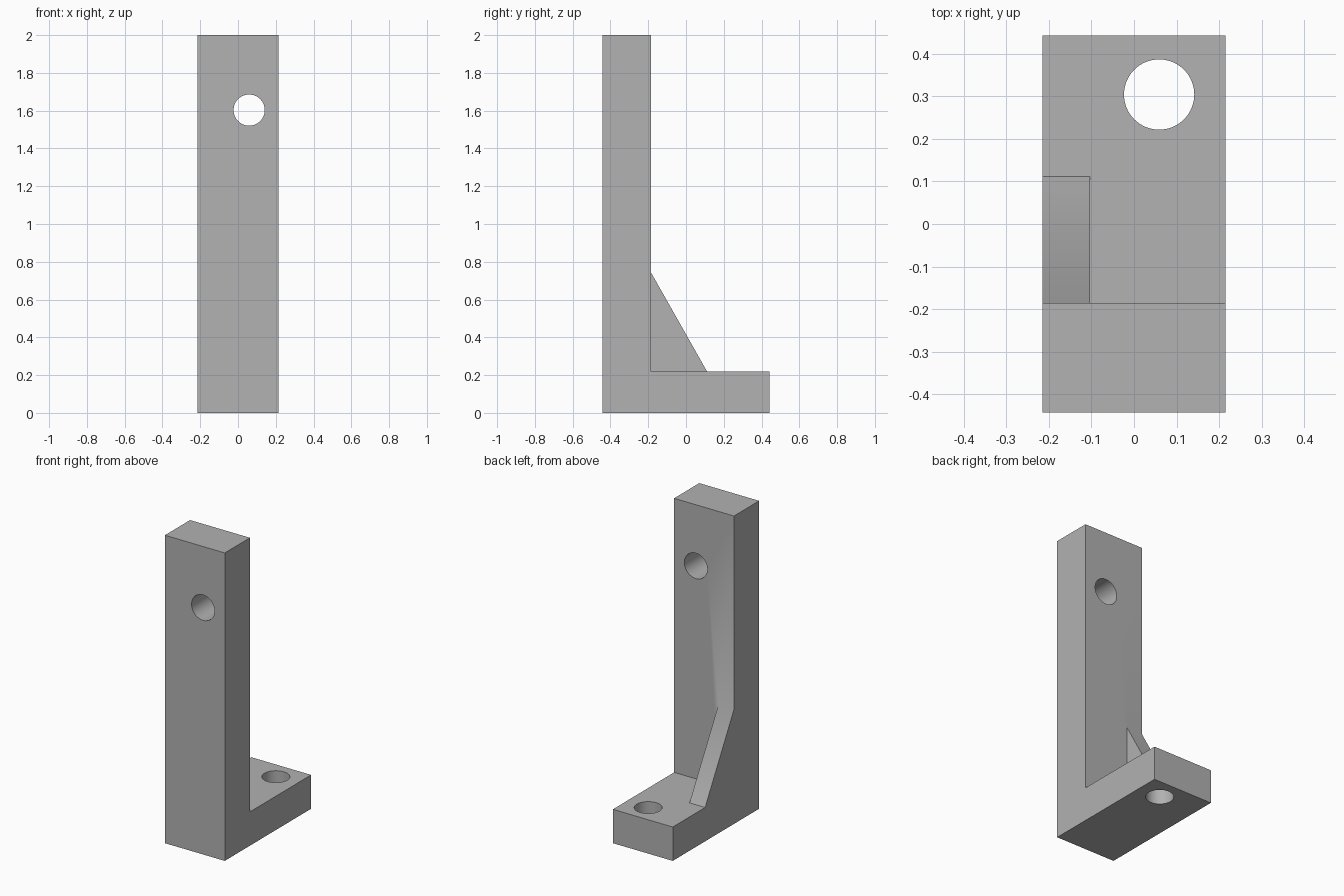
import bpy, bmesh, math
from mathutils import Vector

cube = bpy.data.objects.get("Cube")
if cube:
    bpy.data.objects.remove(cube, do_unlink=True)

# Overall dimensions
HALF_W, HALF_D, HEIGHT = 0.215, 0.443, 2.0
WALL_BACK, BASE_TOP = -0.185, 0.22
RIB_INNER, RIB_END, RIB_TOP = -0.103, 0.111, 0.743
HOLE_X, HOLE_R = 0.059, 0.0825

grey = bpy.data.materials.new("plain grey")
grey.use_nodes = True
grey.diffuse_color = (0.445, 0.445, 0.445, 1)
grey.node_tree.nodes["Principled BSDF"].inputs["Base Color"].default_value = grey.diffuse_color


def finish(name, bm):
    mesh = bpy.data.meshes.new(name)
    bmesh.ops.recalc_face_normals(bm, faces=bm.faces)
    bm.to_mesh(mesh)
    bm.free()
    mesh.materials.append(grey)
    obj = bpy.data.objects.new(name, mesh)
    bpy.context.collection.objects.link(obj)
    return obj


def extrude_profile(name, profile, x0, x1):
    """Extrude a (y, z) outline along x."""
    bm = bmesh.new()
    face = bm.faces.new([bm.verts.new((x0, y, z)) for y, z in profile])
    grown = bmesh.ops.extrude_face_region(bm, geom=[face])
    verts = [g for g in grown["geom"] if isinstance(g, bmesh.types.BMVert)]
    bmesh.ops.translate(bm, verts=verts, vec=Vector((x1 - x0, 0, 0)))
    return finish(name, bm)


def combine(target, tool, operation):
    """Apply a boolean and discard the helper."""
    mod = target.modifiers.new(operation.title(), "BOOLEAN")
    mod.operation, mod.object, mod.solver = operation, tool, "EXACT"
    bpy.context.view_layer.objects.active = target
    bpy.ops.object.modifier_apply(modifier=mod.name)
    bpy.data.objects.remove(tool, do_unlink=True)


def drill(target, location, axis):
    """Cut a round through hole along the given axis."""
    bm = bmesh.new()
    bmesh.ops.create_cone(bm, cap_ends=True, segments=64, radius1=HOLE_R,
                          radius2=HOLE_R, depth=0.6)
    turn = Vector((0, 0, 1)).rotation_difference(Vector(axis)).to_matrix()
    bmesh.ops.rotate(bm, verts=bm.verts, matrix=turn)
    bmesh.ops.translate(bm, verts=bm.verts, vec=Vector(location))
    cutter = finish("hole_cutter", bm)
    cutter.hide_render = True
    combine(target, cutter, "DIFFERENCE")


# L-shaped body: upright wall and base foot
bracket = extrude_profile("angle_bracket", [
    (-HALF_D, 0), (HALF_D, 0), (HALF_D, BASE_TOP),
    (WALL_BACK, BASE_TOP), (WALL_BACK, HEIGHT), (-HALF_D, HEIGHT)],
    -HALF_W, HALF_W)

# Triangular stiffening rib, flush with one side and sunk into the corner
slope = (RIB_TOP - BASE_TOP) / (RIB_END - WALL_BACK)
sink = 0.05
rib = extrude_profile("stiffening_rib", [
    (WALL_BACK - sink, BASE_TOP - sink),
    (RIB_END + sink / slope, BASE_TOP - sink),
    (WALL_BACK - sink, RIB_TOP + sink * slope)],
    -HALF_W, RIB_INNER)
combine(bracket, rib, "UNION")

# Bolt holes through the wall and the foot
drill(bracket, (HOLE_X, (WALL_BACK - HALF_D) / 2, 1.603), (0, 1, 0))
drill(bracket, (HOLE_X, 0.304, BASE_TOP / 2), (0, 0, 1))

# Smooth bores, sharp edges
bpy.ops.object.select_all(action="DESELECT")
bracket.select_set(True)
bpy.context.view_layer.objects.active = bracket
bpy.ops.object.shade_smooth_by_angle(angle=math.radians(30))
